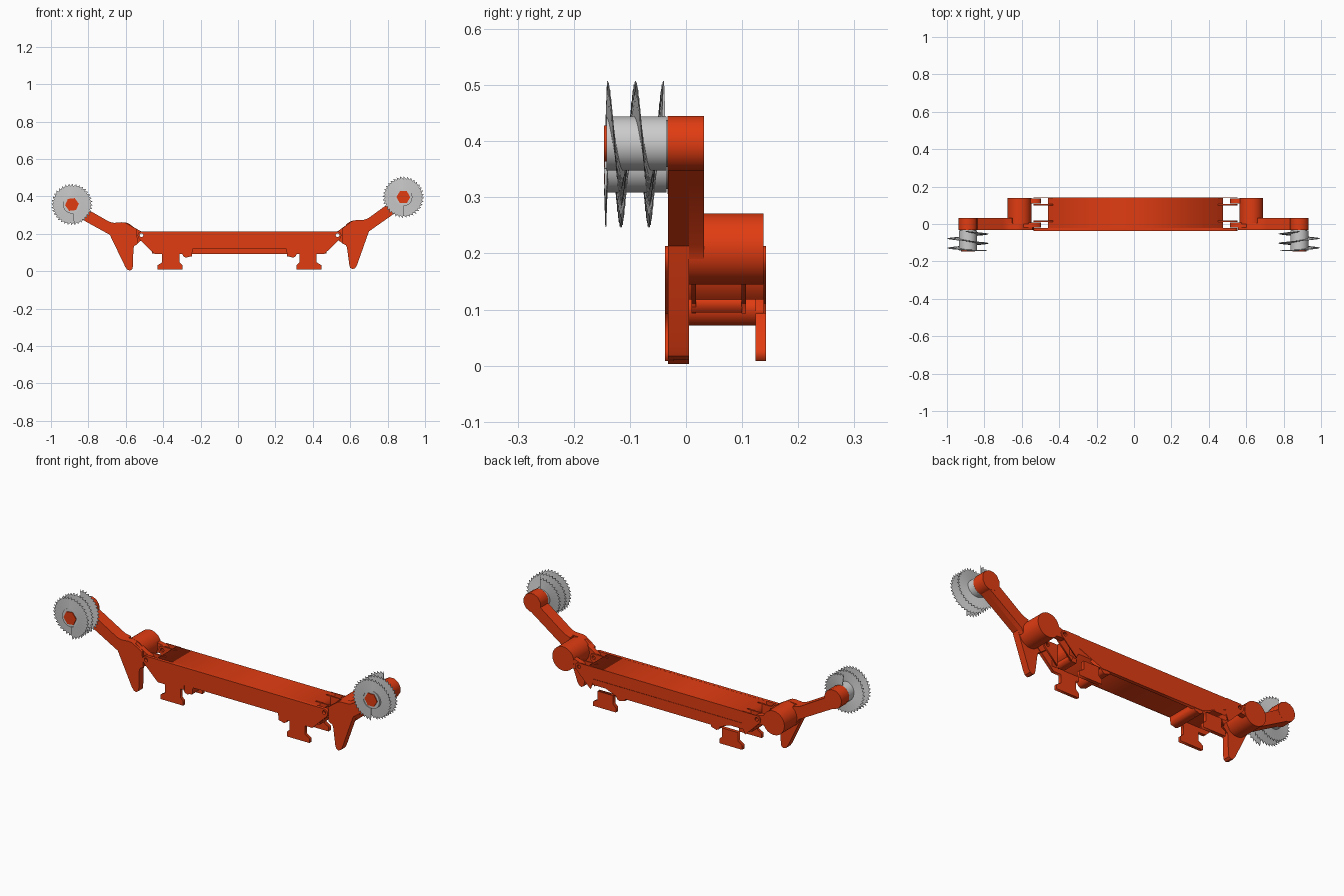
import bpy, bmesh, math
from mathutils import Matrix, Vector

if "Cube" in bpy.data.objects:
    bpy.data.objects.remove(bpy.data.objects["Cube"])

C = 0.008                      # symmetry plane of the chassis
HX, HZ = 0.532, 0.193          # right hinge axis
WX, WZ = 0.884, 0.396          # right auger axis

orange = bpy.data.materials.new("orange_paint")
orange.diffuse_color = (0.75, 0.045, 0.006, 1)
orange.use_nodes = True
orange.node_tree.nodes["Principled BSDF"].inputs["Base Color"].default_value = orange.diffuse_color


def add(name, mesh, mat=orange, smooth=False):
    ob = bpy.data.objects.new(name, mesh)
    bpy.context.collection.objects.link(ob)
    if mat and not mesh.materials:
        mesh.materials.append(mat)
    if smooth:
        bpy.ops.object.select_all(action='DESELECT')
        ob.select_set(True)
        bpy.context.view_layer.objects.active = ob
        bpy.ops.object.shade_smooth_by_angle(angle=math.radians(35))
    return ob


def ring(x, z, r, n, phase=0.0):
    return [(x + r * math.cos(phase + 2 * math.pi * i / n),
             z + r * math.sin(phase + 2 * math.pi * i / n)) for i in range(n)]


def prism(name, y0, y1, outline, holes=(), mat=orange, smooth=False):
    """Extrude an x/z outline (with optional holes) from y0 to y1."""
    cu = bpy.data.curves.new(name, 'CURVE')
    cu.dimensions = '2D'
    cu.fill_mode = 'BOTH'
    cu.extrude = (y1 - y0) / 2
    for pts in [outline, *holes]:
        sp = cu.splines.new('POLY')
        sp.points.add(len(pts) - 1)
        for p, (x, z) in zip(sp.points, pts):
            p.co = (x, z, 0, 1)
        sp.use_cyclic_u = True
    tmp = bpy.data.objects.new("tmp", cu)
    bpy.context.collection.objects.link(tmp)
    dg = bpy.context.evaluated_depsgraph_get()
    me = bpy.data.meshes.new_from_object(tmp.evaluated_get(dg))
    bpy.data.objects.remove(tmp)
    me.transform(Matrix.Translation((0, (y0 + y1) / 2, 0)) @ Matrix.Rotation(math.pi / 2, 4, 'X'))
    bm = bmesh.new()
    bm.from_mesh(me)
    bmesh.ops.remove_doubles(bm, verts=bm.verts, dist=1e-5)
    bmesh.ops.recalc_face_normals(bm, faces=bm.faces)
    bm.to_mesh(me)
    bm.free()
    me.name = name
    return add(name, me, mat, smooth)


def rect(x0, x1, z0, z1):
    return [(x0, z0), (x1, z0), (x1, z1), (x0, z1)]


def auger_blade(name):
    """Toothed helical blade wound around the hub, starting at the front."""
    teeth, turns = 36, 2.5
    n = int(teeth * turns)
    bm = bmesh.new()
    rows = []
    for i in range(n + 1):
        for k, rad in ((0.0, 0.098), (0.12, 0.111)):
            t = (i + k) / teeth
            a = -math.pi / 2 - 2 * math.pi * t
            y = -0.143 + 0.006 * t if t < 0.5 else -0.14 + 0.05 * (t - 0.5)
            quad = []
            for r, h in ((0.045, -0.003), (rad, -0.0008), (rad, 0.0008), (0.045, 0.003)):
                quad.append(bm.verts.new((WX + r * math.cos(a), y + h, WZ + r * math.sin(a))))
            rows.append(quad)
    for a, b in zip(rows, rows[1:]):
        for j in range(4):
            bm.faces.new((a[j], a[(j + 1) % 4], b[(j + 1) % 4], b[j]))
    bm.faces.new(rows[0])
    bm.faces.new(rows[-1])
    bmesh.ops.recalc_face_normals(bm, faces=bm.faces)
    me = bpy.data.meshes.new(name)
    bm.to_mesh(me)
    bm.free()
    return add(name, me, None, True)


# Chassis block and its lower end blocks
prism("chassis_block", -0.034, 0.141, rect(C - 0.467, C + 0.467, 0.118, 0.2125))
for s, side in ((-1, "left"), (1, "right")):
    xs = sorted((C + s * 0.42, C + s * 0.4665))
    prism("end_block_" + side, 0.01, 0.10, rect(*xs, 0.095, 0.13))
    beam = [(0.25, 0.12), (0.255, 0.08), (0.27, 0.077), (0.285, 0.072), (0.298, 0.078),
            (0.308, 0.095), (0.308, 0.12)]
    prism("cross_beam_" + side, -0.033, 0.14, [(C + s * u, z) for u, z in beam])

# Side plates with feet and hinge ears
half = [(0.30, 0.118), (0.30, 0.093), (0.321, 0.093), (0.321, 0.047), (0.305, 0.032),
        (0.305, 0.008), (0.438, 0.008), (0.438, 0.032), (0.413, 0.047), (0.413, 0.093),
        (0.455, 0.093), (0.532, 0.168), (0.543, 0.18), (0.545, 0.195), (0.54, 0.207),
        (0.528, 0.213)]
outline = [(C + u, z) for u, z in half] + [(C - u, z) for u, z in reversed(half)]
holes = [ring(C + s * (HX - C), HZ, 0.01, 16) for s in (-1, 1)]
prism("front_side_plate", -0.037, -0.021, outline, holes)
prism("back_side_plate", 0.124, 0.143, [p for p in outline if p[1] < 0.118 and abs(p[0] - C) < 0.45]
      + [(C - 0.44, 0.15), (C + 0.44, 0.15)])
ear = [(0.44, 0.13)] + [(u, z) for u, z in half[10:]] + [(0.44, 0.213)]
for s, side in ((-1, "left"), (1, "right")):
    for y0, y1 in ((0.01, 0.018), (0.099, 0.107), (0.138, 0.143)):
        prism("hinge_ear_" + side, y0, y1, [(C + s * (u), z) for u, z in ear],
              [ring(C + s * (HX - C), HZ, 0.01, 16)])

# Right arm: knuckles, leg plate, beam, motor drum and head
knuckle = [(0.518, 0.18), (0.514, 0.195), (0.52, 0.208), (0.536, 0.216), (0.60, 0.262),
           (0.62, 0.20), (0.565, 0.145), (0.53, 0.17)]
pin = [ring(HX, HZ, 0.01, 16)]
leg = [(0.556, 0.229), (0.60, 0.261), (0.612, 0.269), (0.63, 0.273), (0.67, 0.274),
       (0.69, 0.28), (0.71, 0.293), (0.86, 0.402), (0.905, 0.357), (0.70, 0.213),
       (0.692, 0.19), (0.637, 0.035), (0.627, 0.017), (0.613, 0.011), (0.60, 0.018),
       (0.595, 0.035), (0.583, 0.125), (0.577, 0.14), (0.565, 0.145), (0.556, 0.15)]
beam = [(0.66, 0.20), (0.66, 0.271), (0.69, 0.28), (0.71, 0.293), (0.86, 0.402),
        (0.905, 0.357), (0.70, 0.213), (0.69, 0.19)]
back_knuckle = knuckle[:3] + [(0.535, 0.214), (0.60, 0.235), (0.60, 0.17), (0.53, 0.172)]
arm = [
    prism("front_knuckle", -0.019, 0.008, knuckle, pin),
    prism("back_knuckle", 0.109, 0.136, back_knuckle, pin),
    prism("leg_plate", -0.032, 0.005, leg, smooth=True),
    prism("arm_beam", 0.004, 0.032, beam, smooth=True),
    prism("motor_drum", 0.0, 0.138, ring(0.627, 0.208, 0.0635, 56), smooth=True),
    prism("arm_head", -0.033, 0.0325, ring(WX, WZ, 0.051, 12, math.pi / 12)),
    prism("hex_shaft", -0.1465, -0.02, ring(WX, WZ, 0.037, 6)),
    prism("auger_hub", -0.142, -0.035, ring(WX, WZ, 0.048, 48), mat=None, smooth=True),
    prism("hub_collar", -0.036, -0.030, ring(WX, WZ, 0.042, 48), mat=None, smooth=True),
    auger_blade("auger_blade"),
]

# Left arm: mirrored copy swung down about its own hinge
M = (Matrix.Translation((2 * C - HX, 0, HZ)) @ Matrix.Rotation(math.radians(-6.2), 4, 'Y')
     @ Matrix.Diagonal((-1, 1, 1, 1)) @ Matrix.Translation((-HX, 0, -HZ)))
for ob in arm:
    me = ob.data.copy()
    me.transform(M)
    me.flip_normals()
    add(ob.name + "_left", me, None)
    ob.name += "_right"
